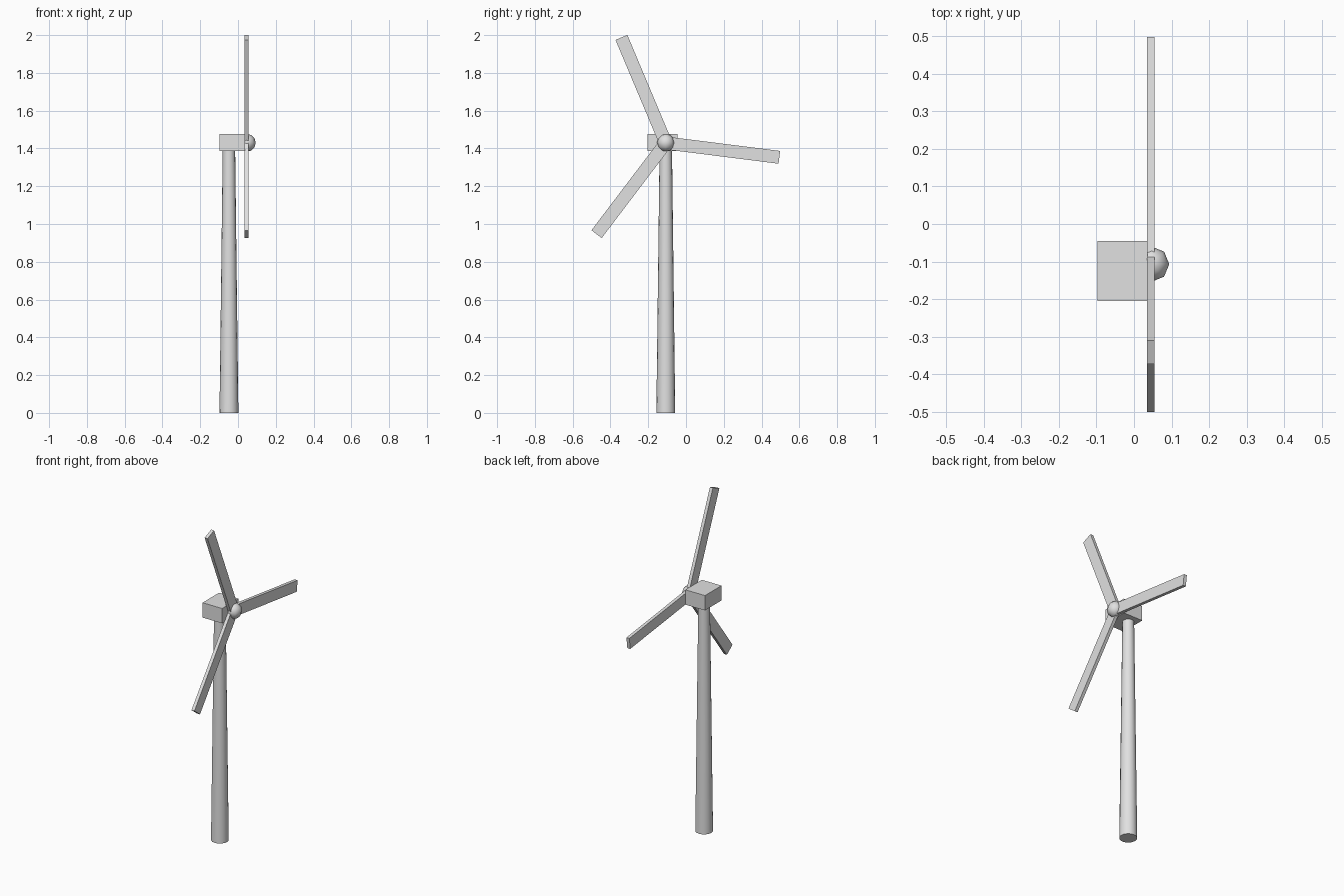
import bpy, math
from mathutils import Matrix, Vector

if "Cube" in bpy.data.objects:
    bpy.data.objects.remove(bpy.data.objects["Cube"])

AXIS_Y, HUB_Z, ROTOR_X, TOWER_X = -0.107, 1.429, 0.045, -0.048

paint = bpy.data.materials.new("light_grey")
paint.diffuse_color = (0.75, 0.75, 0.75, 1)
paint.use_nodes = True
paint.node_tree.nodes["Principled BSDF"].inputs["Base Color"].default_value = paint.diffuse_color


def finish(name, smooth=False):
    ob = bpy.context.object
    ob.name = name
    ob.data.materials.append(paint)
    if smooth:
        bpy.ops.object.shade_smooth_by_angle(angle=math.radians(50))
    return ob


def box(name, lo, hi):
    lo, hi = Vector(lo), Vector(hi)
    bpy.ops.mesh.primitive_cube_add(size=1)
    ob = finish(name)
    ob.data.transform(Matrix.Translation((lo + hi) / 2) @ Matrix.Diagonal((*(hi - lo), 1)))
    return ob


# Tapered tower
bpy.ops.mesh.primitive_cone_add(vertices=16, radius1=0.05, radius2=0.033, depth=1.39,
                                location=(TOWER_X, AXIS_Y, 0.695))
finish("tower", True)

# Nacelle housing
box("nacelle", (-0.097, -0.205, 1.386), (0.036, -0.045, 1.477))

# Low-poly hub
bpy.ops.mesh.primitive_uv_sphere_add(segments=8, ring_count=6, radius=0.047,
                                     location=(0.047, AXIS_Y, 1.43))
finish("hub", True)

# Three flat blades radiating from the hub
for i in range(3):
    blade = box(f"blade_{i + 1}", (-0.01, 0, -0.034), (0.01, 0.606, 0.034))
    blade.location = (ROTOR_X, AXIS_Y, HUB_Z)
    blade.rotation_euler.x = math.radians(-7.2 + 120 * i)
